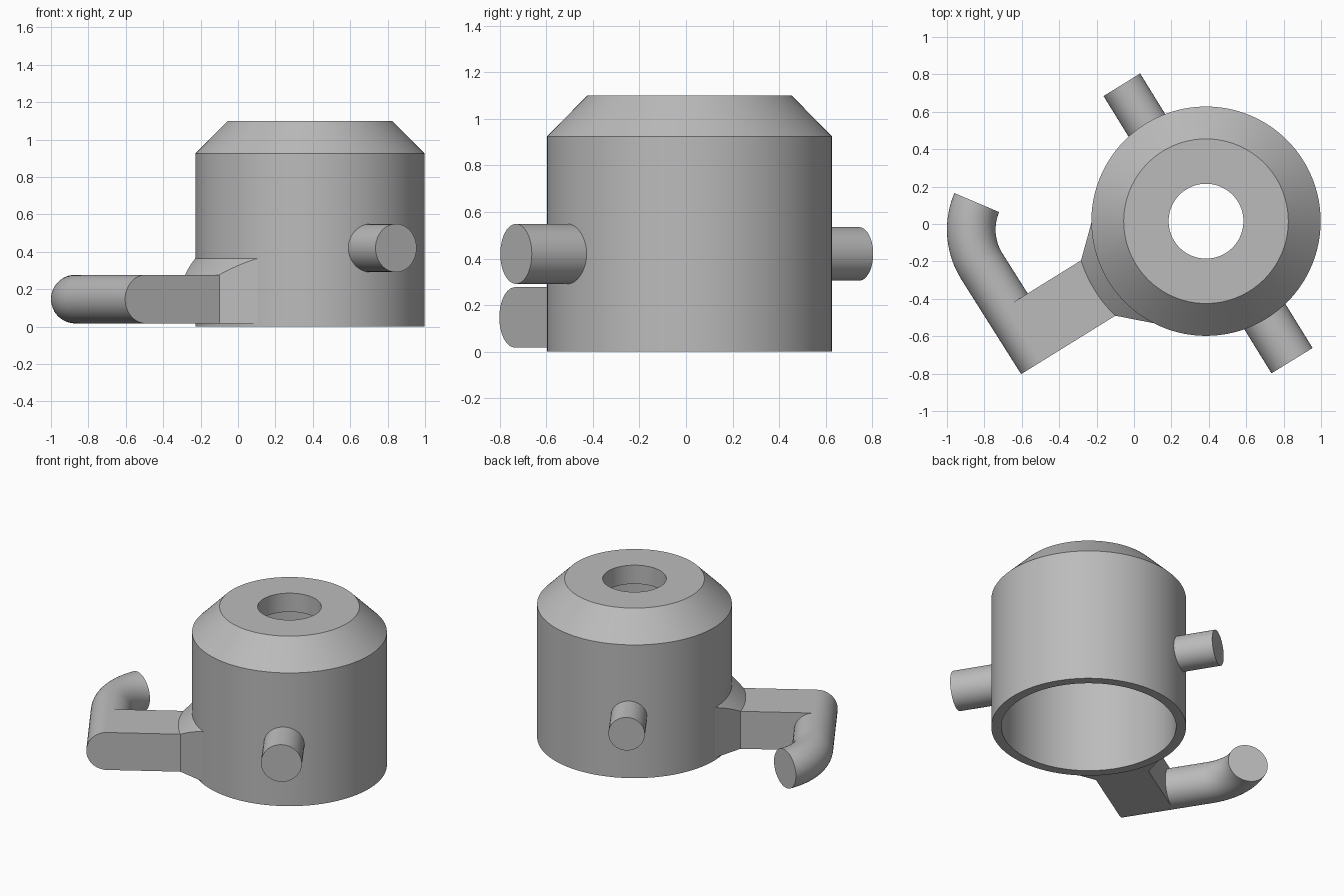
import bpy, math
from mathutils import Vector

if "Cube" in bpy.data.objects:
    bpy.data.objects.remove(bpy.data.objects["Cube"])

CX, CY = 0.385, 0.015            # axis of the round housing
ARM = math.radians(211.8)        # heading of the side arm
U = Vector((math.cos(ARM), math.sin(ARM), 0))
V = Vector((U.y, -U.x, 0))       # across the arm, towards the back
C = Vector((CX, CY, 0))

grey = bpy.data.materials.new("plain grey")
grey.diffuse_color = (0.5, 0.5, 0.5, 1)
grey.use_nodes = True
grey.node_tree.nodes["Principled BSDF"].inputs["Base Color"].default_value = grey.diffuse_color


def make(name, verts, faces, angle=25):
    mesh = bpy.data.meshes.new(name)
    mesh.from_pydata([tuple(v) for v in verts], [], faces)
    mesh.materials.append(grey)
    ob = bpy.data.objects.new(name, mesh)
    bpy.context.collection.objects.link(ob)
    bpy.ops.object.select_all(action='DESELECT')
    bpy.context.view_layer.objects.active = ob
    ob.select_set(True)
    bpy.ops.object.mode_set(mode='EDIT')
    bpy.ops.mesh.select_all(action='SELECT')
    bpy.ops.mesh.normals_make_consistent(inside=False)
    bpy.ops.object.mode_set(mode='OBJECT')
    bpy.ops.object.shade_smooth_by_angle(angle=math.radians(angle))
    return ob


def tube(name, path, radius, n=48):
    """Round rod swept along a level path of (point, heading) pairs."""
    verts, faces = [], []
    for p, d in path:
        side = Vector((d.y, -d.x, 0)).normalized()
        for k in range(n):
            a = 2 * math.pi * k / n
            verts.append(p + side * radius * math.cos(a)
                         + Vector((0, 0, radius * math.sin(a))))
    for i in range(len(path) - 1):
        for k in range(n):
            m = (k + 1) % n
            faces.append((i*n + k, i*n + m, (i+1)*n + m, (i+1)*n + k))
    last = (len(path) - 1) * n
    faces += [tuple(range(n)), tuple(range(last, last + n))]
    return make(name, verts, faces)


# Hollow housing: closed profile spun round its axis
profile = [(0.613, 0), (0.613, 0.925), (0.44, 1.1), (0.2, 1.1),
           (0.2, 0.97), (0.485, 0.97), (0.55, 0.905), (0.55, 0)]
N, P = 128, len(profile)
verts = [(CX + r * math.cos(2 * math.pi * i / N),
          CY + r * math.sin(2 * math.pi * i / N), z)
         for i in range(N) for r, z in profile]
faces = [(i*P + j, ((i+1) % N)*P + j, ((i+1) % N)*P + (j+1) % P, i*P + (j+1) % P)
         for i in range(N) for j in range(P)]
make("housing", verts, faces)

# Two side pins on opposite sides
pin_dir = Vector((0.525, -0.851, 0)).normalized()
for name, d, length, r in (("front_pin", pin_dir, 0.876, 0.129),
                           ("back_pin", -pin_dir, 0.857, 0.115)):
    base = C + Vector((0, 0, 0.42))
    tube(name, [(base + d * 0.575, d), (base + d * length, d)], r)

# Flat arm bar
Z0, Z1, HALF = 0.017, 0.277, 0.174
REACH = 1.141
verts = [C + U * u + V * v + Vector((0, 0, z))
         for z in (Z0, Z1)
         for u, v in ((0.678, -HALF), (REACH, -HALF), (REACH, HALF), (0.678, HALF))]
make("arm_bar", verts, [(0, 1, 2, 3), (4, 5, 6, 7), (0, 1, 5, 4),
                        (1, 2, 6, 5), (2, 3, 7, 6), (3, 0, 4, 7)])

# Flared joint: cone-topped wedge from the bar to the housing wall
S, T = 10, 24
RO = 0.70
a0, a1 = math.radians(14.4), math.radians(33.5)
edge0 = Vector((RO * math.cos(a0), RO * math.sin(a0)))
edge1 = Vector((0.606 * math.cos(a1), 0.606 * math.sin(a1)))
top, bottom = [], []
for i in range(S + 1):
    e = edge0.lerp(edge1, i / S)
    r, half = e.length, math.atan2(e.y, e.x)
    for j in range(T + 1):
        a = ARM + half * (2 * j / T - 1)
        x, y = CX + r * math.cos(a), CY + r * math.sin(a)
        top.append((x, y, Z1 + RO - r))
        bottom.append((x, y, Z0))
W, B = T + 1, len(top)
faces = []
for i in range(S):
    for j in range(T):
        q = (i*W + j, i*W + j + 1, (i+1)*W + j + 1, (i+1)*W + j)
        faces += [q, tuple(k + B for k in q)]
    for j in (0, T):
        faces.append((i*W + j, (i+1)*W + j, (i+1)*W + j + B, i*W + j + B))
for j in range(T):
    for i in (0, S):
        faces.append((i*W + j, i*W + j + 1, i*W + j + 1 + B, i*W + j + B))
make("arm_flare", top + bottom, faces)

# Hooked rod across the arm tip: straight run, then a bend
ZR, RB = 0.147, 0.37
bend = Vector((-0.50, -0.03, ZR))
start = C + U * REACH - V * HALF + Vector((0, 0, ZR))
path = [(start, V)]
for i in range(19):
    a = ARM + math.radians(-54.8) * i / 18
    out = Vector((math.cos(a), math.sin(a), 0))
    path.append((bend + out * RB, Vector((out.y, -out.x, 0))))
tube("hook_rod", path, 0.13)
